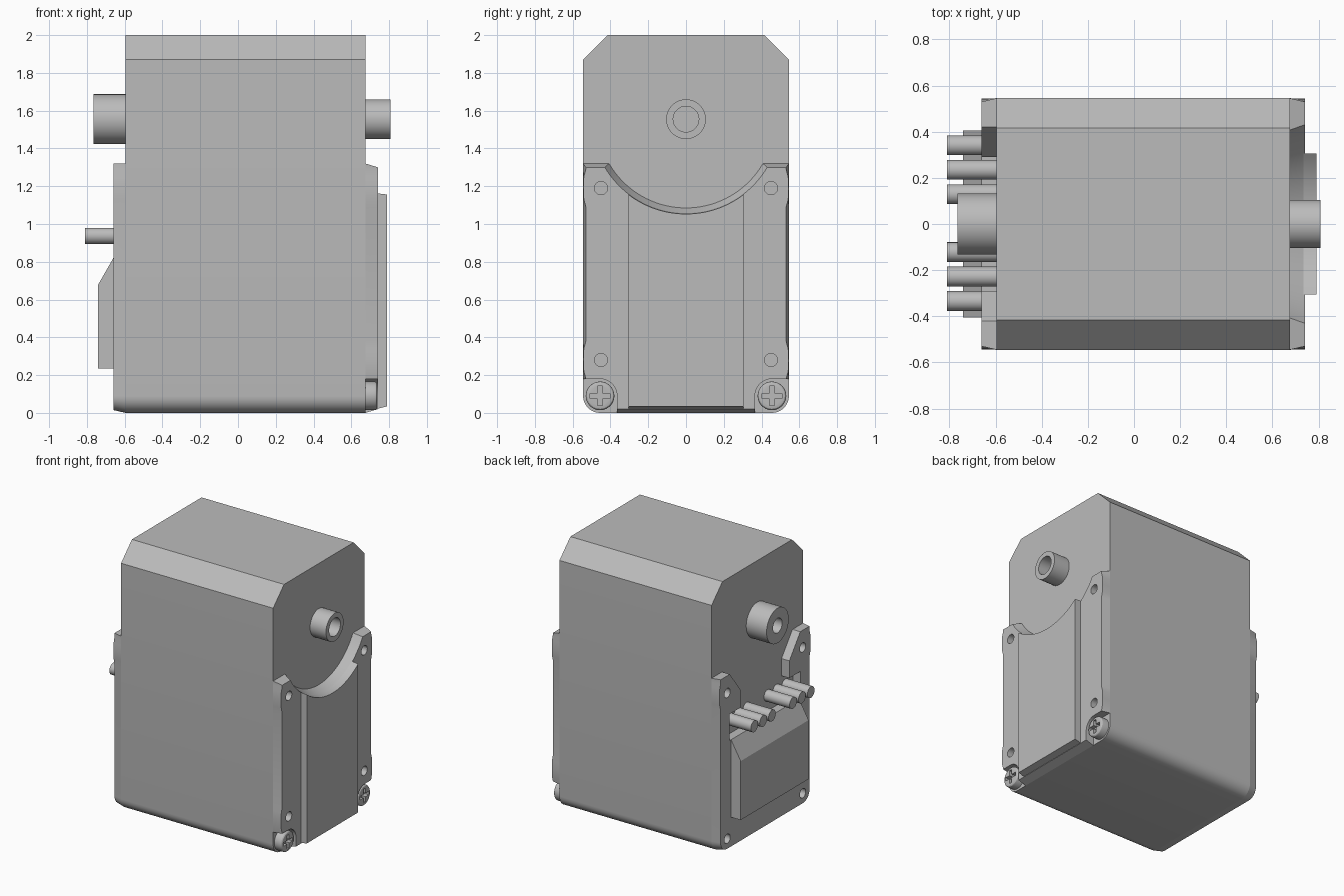
import bpy, bmesh, math
from mathutils import Matrix

cube = bpy.data.objects.get("Cube")
if cube:
    bpy.data.objects.remove(cube, do_unlink=True)

grey = bpy.data.materials.new("plain grey")
grey.use_nodes = True
grey.diffuse_color = (0.5, 0.5, 0.5, 1)
grey.node_tree.nodes["Principled BSDF"].inputs["Base Color"].default_value = (0.5, 0.5, 0.5, 1)

SHAFT_Z = 1.555
HALF = 0.545          # half depth of the case
LEFT, RIGHT = -0.595, 0.675   # end faces of the case


def finish(name, bm):
    bmesh.ops.recalc_face_normals(bm, faces=bm.faces)
    mesh = bpy.data.meshes.new(name)
    bm.to_mesh(mesh)
    bm.free()
    mesh.materials.append(grey)
    ob = bpy.data.objects.new(name, mesh)
    bpy.context.collection.objects.link(ob)
    return ob


def loft(name, x0, loop0, x1, loop1):
    """Join two matching (y, z) outlines at x0 and x1 into a solid."""
    bm = bmesh.new()
    a = [bm.verts.new((x0, y, z)) for y, z in loop0]
    b = [bm.verts.new((x1, y, z)) for y, z in loop1]
    for i in range(len(a)):
        j = (i + 1) % len(a)
        bm.faces.new((a[i], a[j], b[j], b[i]))
    bm.faces.new(a[::-1])
    bm.faces.new(b)
    return finish(name, bm)


def rod(name, x0, x1, y, z, r, segs=32):
    bm = bmesh.new()
    place = Matrix.Translation(((x0 + x1) / 2, y, z)) @ Matrix.Rotation(math.pi / 2, 4, 'Y')
    bmesh.ops.create_cone(bm, cap_ends=True, segments=segs, radius1=r, radius2=r,
                          depth=abs(x1 - x0), matrix=place)
    return finish(name, bm)


def block(name, x0, x1, y, z, wy, wz):
    loop = [(y - wy, z - wz), (y + wy, z - wz), (y + wy, z + wz), (y - wy, z + wz)]
    return loft(name, x0, loop, x1, loop)


def cut(ob, cutter):
    mod = ob.modifiers.new("cut", 'BOOLEAN')
    mod.operation, mod.solver, mod.object = 'DIFFERENCE', 'EXACT', cutter
    bpy.context.view_layer.objects.active = ob
    bpy.ops.object.modifier_apply(modifier=mod.name)
    bpy.data.objects.remove(cutter, do_unlink=True)


def arc(cy, cz, r, a0, a1, n=8):
    return [(cy + r * math.cos(math.radians(a0 + (a1 - a0) * i / n)),
             cz + r * math.sin(math.radians(a0 + (a1 - a0) * i / n))) for i in range(n + 1)]


def mirrored(half):
    """Complete an outline given for y > 0, skipping points on the centre line."""
    return half + [(-y, z) for y, z in reversed(half) if abs(y) > 1e-5]


def bump(z, side):
    """Side edge that swells out to the full depth around a screw hole."""
    return [(side, z - 0.1), (HALF - 0.004, z - 0.06), (HALF - 0.001, z),
            (HALF - 0.004, z + 0.06), (side, z + 0.1)]


# Main case with chamfered top and rounded bottom edges
case = mirrored(arc(0.455, 0.09, 0.09, -90, 0) + [(HALF, 1.87), (0.415, 2.0)])
loft("main_case", LEFT, case, RIGHT, case)


# Cover on the output side: drafted edges, arc relief at the top, screw notches below
def cover_outline(side, bottom, top, r, bumps):
    notch = [(0.365, bottom)] + arc(0.455, 0.09, 0.09, 180, 90) + [(side, 0.18)]
    edge = []
    for z in (0.28, 1.19):
        edge += bump(z, side) if bumps else [(side, p[1]) for p in bump(z, side)]
    if bumps:
        edge = [(y, min(z, top - 0.01)) for y, z in edge]
    end = math.degrees(math.acos((SHAFT_Z - top) / r))
    return mirrored(notch + edge + [(side, top)] + arc(0, SHAFT_Z, r, end - 90, -90, 18))


cover = loft("output_cover", RIGHT, cover_outline(HALF, 0, 1.32, 0.47, False),
             0.74, cover_outline(0.53, 0.02, 1.30, 0.5, True))
for y in (-0.45, 0.45):
    for z in (0.28, 1.19):
        cut(cover, rod("cutter", 0.69, 0.8, y, z, 0.035, 24))


# Raised centre panel of the output cover
def panel_outline(bottom, r):
    end = math.degrees(math.asin(0.305 / r))
    return mirrored([(0.305, bottom)] + arc(0, SHAFT_Z, r, end - 90, -90, 14))


loft("raised_panel", 0.73, panel_outline(0.02, 0.497), 0.79, panel_outline(0.035, 0.502))

# Cross-head screws in the lower notches
for y, label in ((-0.455, "front"), (0.455, "back")):
    screw = rod(label + "_screw", RIGHT - 0.02, 0.737, y, 0.09, 0.076)
    bm = bmesh.new()
    bm.from_mesh(screw.data)
    rim = [e for e in bm.edges if all(v.co.x > 0.73 for v in e.verts)]
    bmesh.ops.bevel(bm, geom=rim, offset=0.015, segments=3, profile=0.5, affect='EDGES')
    bm.to_mesh(screw.data)
    bm.free()
    cut(screw, block("cutter", 0.705, 0.8, y, 0.09, 0.052, 0.013))
    cut(screw, block("cutter", 0.705, 0.8, y, 0.09, 0.013, 0.052))


# Cover on the connector side, open at the top and around the pins
def pin_cover_outline(side, r, bumps):
    edge = bump(1.19, side) if bumps else [(side, p[1]) for p in bump(1.19, side)]
    return mirrored(arc(0.455, 0.09, r, -90, 0) + edge +
                    [(side, 1.32), (0.42, 1.32), (0.29, 1.15), (0.29, 1.02),
                     (0.425, 1.02), (0.425, 0.82)])


pin_cover = loft("connector_cover", LEFT, pin_cover_outline(HALF, 0.09, False),
                 -0.66, pin_cover_outline(0.53, 0.075, True))
for y in (-0.45, 0.45):
    for z in (0.09, 1.19):
        cut(pin_cover, rod("cutter", -0.7, -0.61, y, z, 0.035, 24))

# Connector housing with sloped top
bm = bmesh.new()
rings = [[bm.verts.new((x, y, z)) for x, z in
          ((-0.65, 0.235), (-0.74, 0.235), (-0.74, 0.68), (-0.66, 0.82), (-0.65, 0.82))]
         for y in (-0.405, 0.405)]
for i in range(5):
    j = (i + 1) % 5
    bm.faces.new((rings[0][i], rings[0][j], rings[1][j], rings[1][i]))
for ring in rings:
    bm.faces.new(ring)
finish("connector_housing", bm)

# Two groups of three connector pins
for group, centre in (("front", -0.228), ("back", 0.235)):
    for i in range(3):
        rod(f"{group}_pin_{i + 1}", -0.81, LEFT + 0.01, centre + (i - 1) * 0.106, 0.937, 0.043, 24)

# Hollow shafts at both ends
for name, x0, x1, r, bore in (("rear_shaft", LEFT + 0.01, -0.765, 0.132, 0.055),
                              ("output_shaft", RIGHT - 0.01, 0.808, 0.105, 0.068)):
    shaft = rod(name, x0, x1, 0, SHAFT_Z, r, 48)
    out = math.copysign(0.1, x1)
    cut(shaft, rod("cutter", x1 - out, x1 + out, 0, SHAFT_Z, bore, 32))

# Smooth the curved faces while keeping edges sharp
for ob in bpy.context.scene.objects:
    if ob.type == 'MESH':
        bpy.ops.object.select_all(action='DESELECT')
        ob.select_set(True)
        bpy.context.view_layer.objects.active = ob
        bpy.ops.object.shade_smooth_by_angle(angle=math.radians(28))
